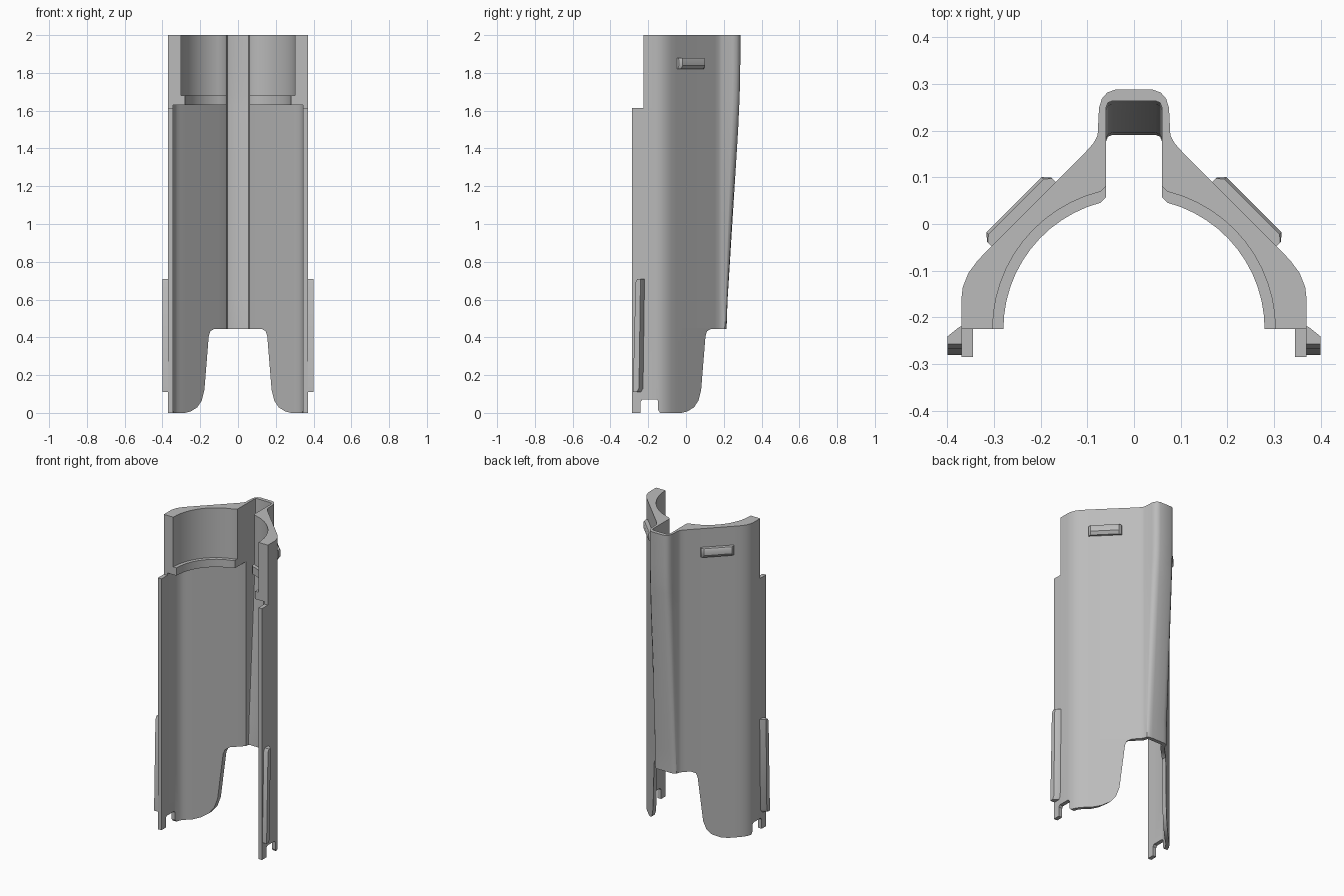
import bpy
import bmesh
import math

cube = bpy.data.objects.get("Cube")
if cube:
    bpy.data.objects.remove(cube, do_unlink=True)

grey = bpy.data.materials.new("mid grey plastic")
grey.use_nodes = True
GREY = (0.5, 0.5, 0.5, 1)
grey.diffuse_color = GREY
grey.node_tree.nodes["Principled BSDF"].inputs["Base Color"].default_value = GREY


def loft(name, rings):
    """Skin a list of equal closed rings and cap both ends."""
    bm = bmesh.new()
    loops = [[bm.verts.new(p) for p in ring] for ring in rings]
    n = len(loops[0])
    for a, b in zip(loops, loops[1:]):
        for i in range(n):
            j = (i + 1) % n
            bm.faces.new((a[i], a[j], b[j], b[i]))
    bm.faces.new(loops[0])
    bm.faces.new(loops[-1])
    bmesh.ops.remove_doubles(bm, verts=bm.verts, dist=1e-5)
    bmesh.ops.recalc_face_normals(bm, faces=bm.faces)
    mesh = bpy.data.meshes.new(name)
    bm.to_mesh(mesh)
    bm.free()
    mesh.materials.append(grey)
    obj = bpy.data.objects.new(name, mesh)
    bpy.context.collection.objects.link(obj)
    return obj


def select(obj):
    bpy.ops.object.select_all(action='DESELECT')
    obj.select_set(True)
    bpy.context.view_layer.objects.active = obj


def smooth(obj):
    select(obj)
    bpy.ops.object.shade_smooth_by_angle(angle=math.radians(32))


def cut(obj, cutter):
    cutter.hide_render = True
    mod = obj.modifiers.new("cut", 'BOOLEAN')
    mod.operation = 'DIFFERENCE'
    mod.solver = 'EXACT'
    mod.object = cutter
    select(obj)
    bpy.ops.object.modifier_apply(modifier=mod.name)
    bpy.data.objects.remove(cutter, do_unlink=True)


def outer_half(ridge, front):
    """Outside outline, from the back ridge round to the front edge."""
    base = 0.19
    crest = [(0, 1), (0.04, 1), (0.057, 0.94), (0.069, 0.8), (0.075, 0.6)]
    pts = [(x, base + (ridge - base) * k) for x, k in crest]
    return pts + [(0.078, base), (0.087, 0.173), (0.105, 0.153), (0.305, -0.047),
                  (0.335, -0.078), (0.355, -0.105), (0.367, -0.135),
                  (0.37, -0.16), (0.37, front)]


def inner_half(ridge, front, radius):
    """Inside outline, from the front edge back to the channel."""
    if radius:
        # thick collar with a round bore
        a0, a1 = 0, math.acos(0.072 / radius)
        arc = [a0 + (a1 - a0) * i / 12 for i in range(13)]
        wall = [(radius * math.cos(a), -0.225 + radius * math.sin(a)) for a in arc]
        corner = (0.06, wall[-1][1] + 0.012)
    else:
        # thin wall
        wall = [(0.345, -0.225), (0.345, -0.15), (0.335, -0.115), (0.322, -0.095)]
        wall += [(0.305 - 0.23 * i / 8, -0.08 + 0.23 * i / 8) for i in range(9)]
        corner = (0.06, 0.168)
    back = ridge - 0.024
    return [(0.345, front)] + wall + [corner, (0.06, back - 0.014),
                                      (0.056, back - 0.004), (0.046, back), (0, back)]


def section(z, ridge, front, radius):
    half = outer_half(ridge, front) + inner_half(ridge, front, radius)
    ring = half + [(-x, y) for x, y in reversed(half[1:-1])]
    return [(x, y, z) for x, y in ring]


# Main shell: height, ridge depth, front edge, bore radius (0 = thin wall)
LOW, HIGH = -0.285, -0.225
levels = [(0, 0.215, LOW, 0), (0.45, 0.215, LOW, 0), (0.6, 0.22, LOW, 0),
          (1.5, 0.276, LOW, 0), (1.615, 0.281, LOW, 0), (1.615, 0.281, HIGH, 0),
          (1.63, 0.282, HIGH, 0), (1.63, 0.282, HIGH, 0.28),
          (1.68, 0.284, HIGH, 0.28), (1.68, 0.284, HIGH, 0.303),
          (1.8, 0.287, HIGH, 0.303), (2, 0.288, HIGH, 0.303)]
shell = loft("shell", [section(*lv) for lv in levels])

# Rounded opening in the lower back
half = [(0.29, -0.1), (0.29, -0.002), (0.25, 0.008), (0.215, 0.03), (0.192, 0.065),
        (0.178, 0.12), (0.155, 0.405), (0.147, 0.432), (0.125, 0.445)]
arch = half + [(-x, z) for x, z in reversed(half)]
cut(shell, loft("arch_cutter", [[(x, y, z) for x, z in arch] for y in (-0.5, 0.5)]))

# Small slots at the foot of both side walls
slot = [(-0.24, -0.1), (-0.24, 0.06), (-0.23, 0.072), (-0.157, 0.072),
        (-0.147, 0.062), (-0.147, 0.015), (-0.135, -0.003), (-0.135, -0.1)]
cut(shell, loft("slot_cutter", [[(x, y, z) for y, z in slot] for x in (-0.5, 0.5)]))
smooth(shell)

R = math.sqrt(0.5)
bar = [(0.055, 0), (0.055, 0.014), (0.069, 0.029), (0.236, 0.029), (0.25, 0.014), (0.25, 0)]
rail = [(-0.281, 0.11), (-0.267, 0.69), (-0.257, 0.71), (-0.217, 0.71),
        (-0.225, 0.13), (-0.237, 0.11)]

for side, s in (("left", 1), ("right", -1)):
    # Catch bar on the slanted back face, undercut at its lower edge
    rings = []
    for z, depth in ((1.82, 0.5), (1.838, 1), (1.87, 1), (1.88, 0.8)):
        ring = []
        for u, d in bar:
            n = 0.176 + (d * depth + 0.006 if d else 0)
            ring.append((s * (u + n) * R, (n - u) * R, z))
        rings.append(ring)
    smooth(loft(side + "_catch_bar", rings))

    # Guide rail on the outer side wall
    rings = []
    for x, narrow in ((0.362, 0), (0.375, 0.004), (0.4, 0.024)):
        rings.append([(s * x, y - (narrow if i > 2 else 0), z)
                      for i, (y, z) in enumerate(rail)])
    smooth(loft(side + "_guide_rail", rings))
